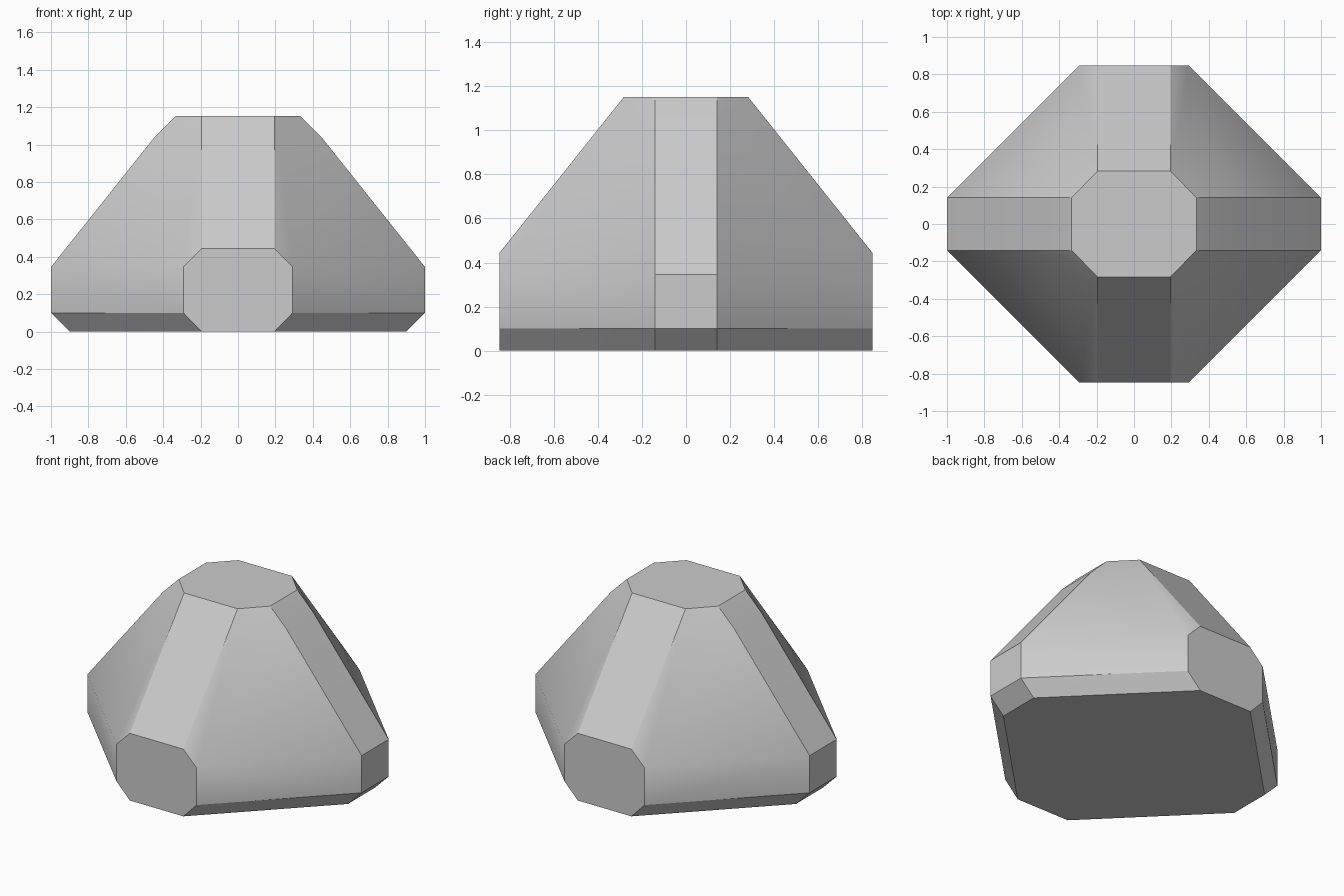
import bpy
import bmesh
import math

default_cube = bpy.data.objects.get("Cube")
if default_cube:
    bpy.data.objects.remove(default_cube, do_unlink=True)

# Single grey material
grey = bpy.data.materials.new("stone grey")
colour = (0.6, 0.6, 0.6, 1)
grey.use_nodes = True
grey.diffuse_color = colour
grey.node_tree.nodes["Principled BSDF"].inputs["Base Color"].default_value = colour

# Corner points of one quarter, mirrored to the other three
depth, half_front, front_edge = 0.848, 0.292, 0.195
side_half, shoulder, top = 0.141, 0.345, 1.152
quarter = [
    # top octagon
    (front_edge, 0.283, top), (0.333, side_half, top),
    # side ridge: upper bend, shoulder, lower edge, base
    (0.45, side_half, 1.035), (1, side_half, shoulder),
    (1, side_half, 0.1), (0.9, side_half, 0),
    # end octagon, from top to base
    (front_edge, depth, 0.443), (half_front, depth, shoulder),
    (half_front, depth, 0.1), (front_edge, depth, 0),
]

# Faceted body as a convex shell
bm = bmesh.new()
for sx in (-1, 1):
    for sy in (-1, 1):
        for x, y, z in quarter:
            bm.verts.new((sx * x, sy * y, z))
bmesh.ops.convex_hull(bm, input=bm.verts[:])
bmesh.ops.dissolve_limit(bm, angle_limit=math.radians(0.5),
                         verts=bm.verts[:], edges=bm.edges[:])
bmesh.ops.recalc_face_normals(bm, faces=bm.faces[:])
mesh = bpy.data.meshes.new("faceted_body")
bm.to_mesh(mesh)
bm.free()
mesh.materials.append(grey)

body = bpy.data.objects.new("faceted_body", mesh)
bpy.context.collection.objects.link(body)

# Soft transitions on shallow bends, crisp main edges
bpy.ops.object.select_all(action="DESELECT")
body.select_set(True)
bpy.context.view_layer.objects.active = body
bpy.ops.object.shade_smooth_by_angle(angle=math.radians(32))
